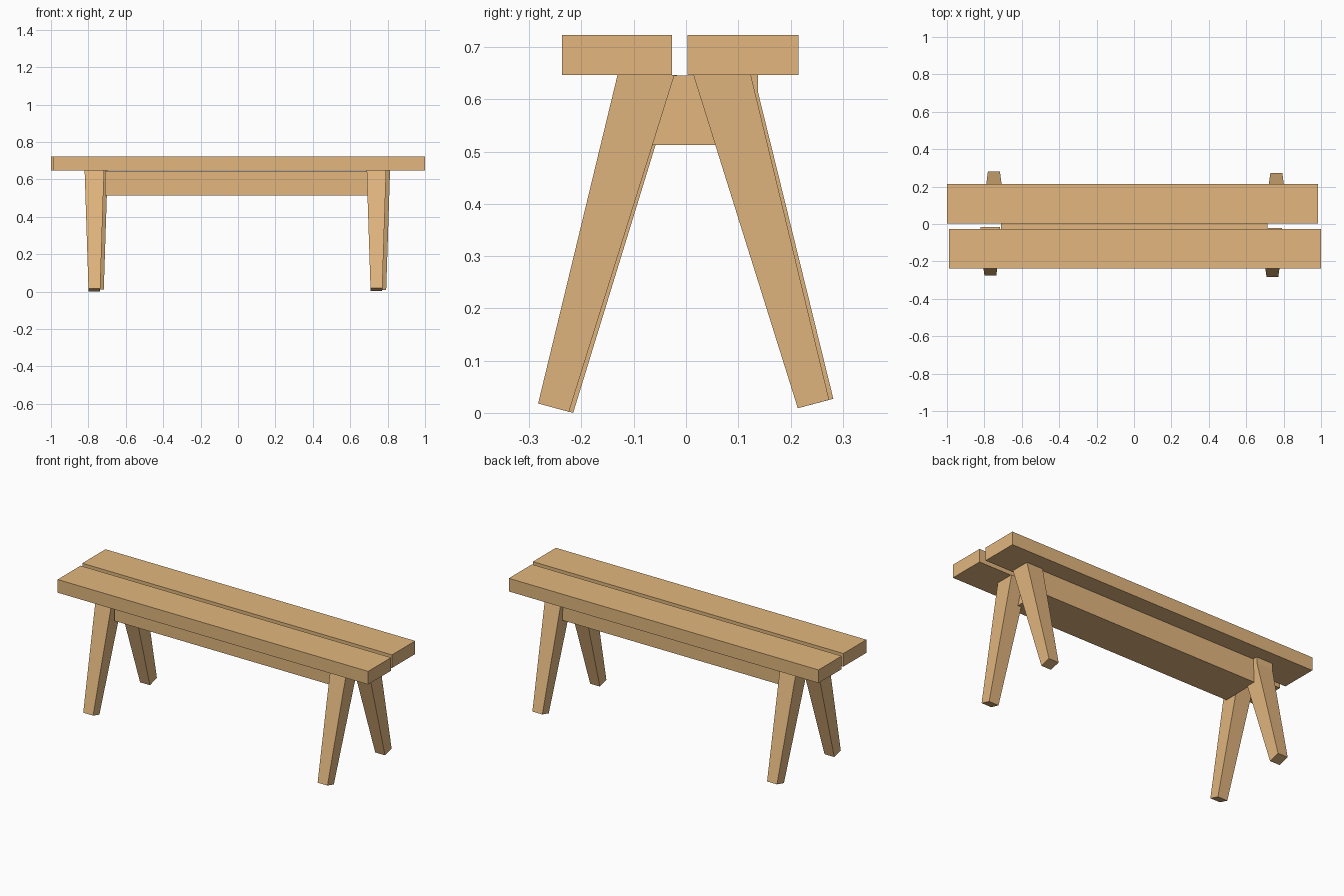
import bpy
import bmesh

cube = bpy.data.objects.get("Cube")
if cube:
    bpy.data.objects.remove(cube, do_unlink=True)

wood = bpy.data.materials.new("pale_wood")
wood.use_nodes = True
wood_color = (0.76, 0.47, 0.21, 1)
wood.diffuse_color = wood_color
wood.node_tree.nodes["Principled BSDF"].inputs["Base Color"].default_value = wood_color

TOP = 0.647  # underside of the seat planks


def finish(name, bm):
    """Turn a bmesh into a wooden object."""
    bmesh.ops.recalc_face_normals(bm, faces=bm.faces)
    mesh = bpy.data.meshes.new(name)
    bm.to_mesh(mesh)
    bm.free()
    mesh.materials.append(wood)
    bpy.context.collection.objects.link(bpy.data.objects.new(name, mesh))


def board(name, xs, ys, zs):
    """Plain box given by its extents on each axis."""
    bm = bmesh.new()
    bmesh.ops.create_cube(bm, size=1)
    for v in bm.verts:
        for axis, (low, high) in enumerate((xs, ys, zs)):
            v.co[axis] = high if v.co[axis] > 0 else low
    finish(name, bm)


def leg(name, x, outline):
    """Splayed leg: side outline in (y, z), narrowing in x toward the foot."""
    bm = bmesh.new()
    sides = []
    for sign in (-1, 1):
        ring = []
        for y, z in outline:
            half = 0.031 + 0.021 * z / TOP
            ring.append(bm.verts.new((x + sign * half, y, z)))
        bm.faces.new(ring)
        sides.append(ring)
    a, b = sides
    for i in range(len(outline)):
        j = (i + 1) % len(outline)
        bm.faces.new((a[i], a[j], b[j], b[i]))
    finish(name, bm)


# Seat planks, slightly staggered
board("front_seat_plank", (-0.99, 1.0), (-0.237, -0.027), (TOP, 0.723))
board("back_seat_plank", (-1.0, 0.985), (0.003, 0.215), (TOP, 0.723))

# Long beam between the leg pairs
board("under_seat_beam", (-0.71, 0.715), (-0.118, 0.112), (0.513, TOP - 0.001))

# Legs, tilted outward with square-cut feet
leg("front_left_leg", 0.74,
    [(-0.022, TOP), (-0.131, TOP), (-0.283, 0.018), (-0.224, 0.002)])
leg("front_right_leg", -0.768,
    [(-0.017, TOP), (-0.126, TOP), (-0.275, 0.017), (-0.216, 0.0)])
leg("back_left_leg", 0.761,
    [(0.014, TOP), (0.124, TOP), (0.274, 0.025), (0.214, 0.009)])
leg("back_right_leg", -0.749,
    [(0.016, TOP), (0.138, TOP), (0.138, 0.613), (0.282, 0.027), (0.218, 0.01)])
